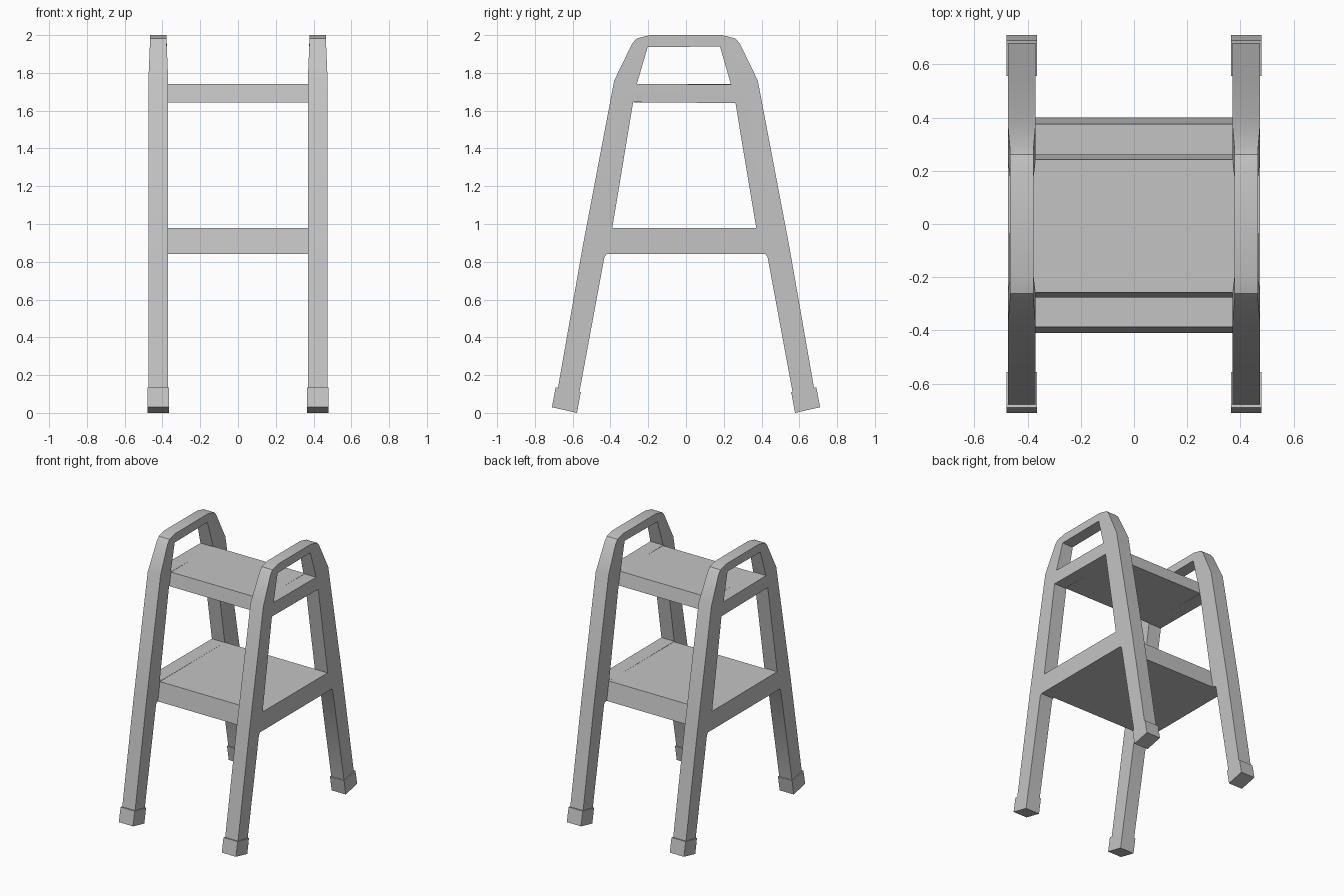
import bpy, bmesh, math

if "Cube" in bpy.data.objects:
    bpy.data.objects.remove(bpy.data.objects["Cube"])

grey = bpy.data.materials.new("plain grey")
grey.use_nodes = True
colour = (0.55, 0.55, 0.55, 1)
grey.diffuse_color = colour
grey.node_tree.nodes["Principled BSDF"].inputs["Base Color"].default_value = colour


def prism(name, loops, x, width, taper=False):
    """Fill (y, z) loops, holes included, and extrude them along x."""
    bm = bmesh.new()
    for loop in loops:
        vs = [bm.verts.new((-width / 2, y, z)) for y, z in loop]
        for i, v in enumerate(vs):
            bm.edges.new((vs[i - 1], v))
    bmesh.ops.triangle_fill(bm, edges=bm.edges[:], use_beauty=True, normal=(1, 0, 0))
    new = bmesh.ops.extrude_face_region(bm, geom=bm.faces[:])["geom"]
    for v in new:
        if isinstance(v, bmesh.types.BMVert):
            v.co.x += width
    if taper:  # the handles get slimmer towards the top
        for v in bm.verts:
            v.co.x *= 1 - 0.16 * max(0, min(1, (v.co.z - 1.76) / 0.2))
    bmesh.ops.recalc_face_normals(bm, faces=bm.faces[:])
    mesh = bpy.data.meshes.new(name)
    bm.to_mesh(mesh)
    bm.free()
    mesh.materials.append(grey)
    ob = bpy.data.objects.new(name, mesh)
    ob.location.x = x
    bpy.context.collection.objects.link(ob)
    bpy.ops.object.select_all(action="DESELECT")
    ob.select_set(True)
    bpy.context.view_layer.objects.active = ob
    bpy.ops.object.shade_smooth_by_angle(angle=math.radians(30))
    return ob


# Side frame: two splayed legs, cross bars and a rounded handle
half = [(-0.42, 0.84), (-0.432, 0.825), (-0.566, 0.10), (-0.68, 0.12), (-0.547, 0.88),
        (-0.38, 1.76), (-0.285, 1.955), (-0.262, 1.982), (-0.19, 2.0)]
outline = half + [(-y, z) for y, z in reversed(half)]
lower_hole = [(-0.39, 0.98), (0.372, 0.978), (0.262, 1.64), (-0.28, 1.645)]
handle_hole = [(-0.26, 1.742), (0.238, 1.738), (0.18, 1.94), (-0.203, 1.936)]

# Rubber foot, square to the leg
foot = [(-0.71, 0.03), (-0.577, 0.0), (-0.557, 0.11), (-0.69, 0.135)]

for side, x in (("left", 0.422), ("right", -0.422)):
    prism(side + "_frame", [outline, lower_hole, handle_hole], x, 0.105, taper=True)
    for end, s in (("front", 1), ("back", -1)):
        prism(f"{end}_{side}_foot", [[(y * s, z) for y, z in foot]], x, 0.116)

# Steps between the frames
prism("lower_step", [[(-0.41, 0.84), (0.40, 0.84), (0.375, 0.978), (-0.387, 0.978)]], 0, 0.76)
prism("upper_step", [[(-0.276, 1.643), (0.262, 1.643), (0.242, 1.74), (-0.257, 1.74)]], 0, 0.76)
